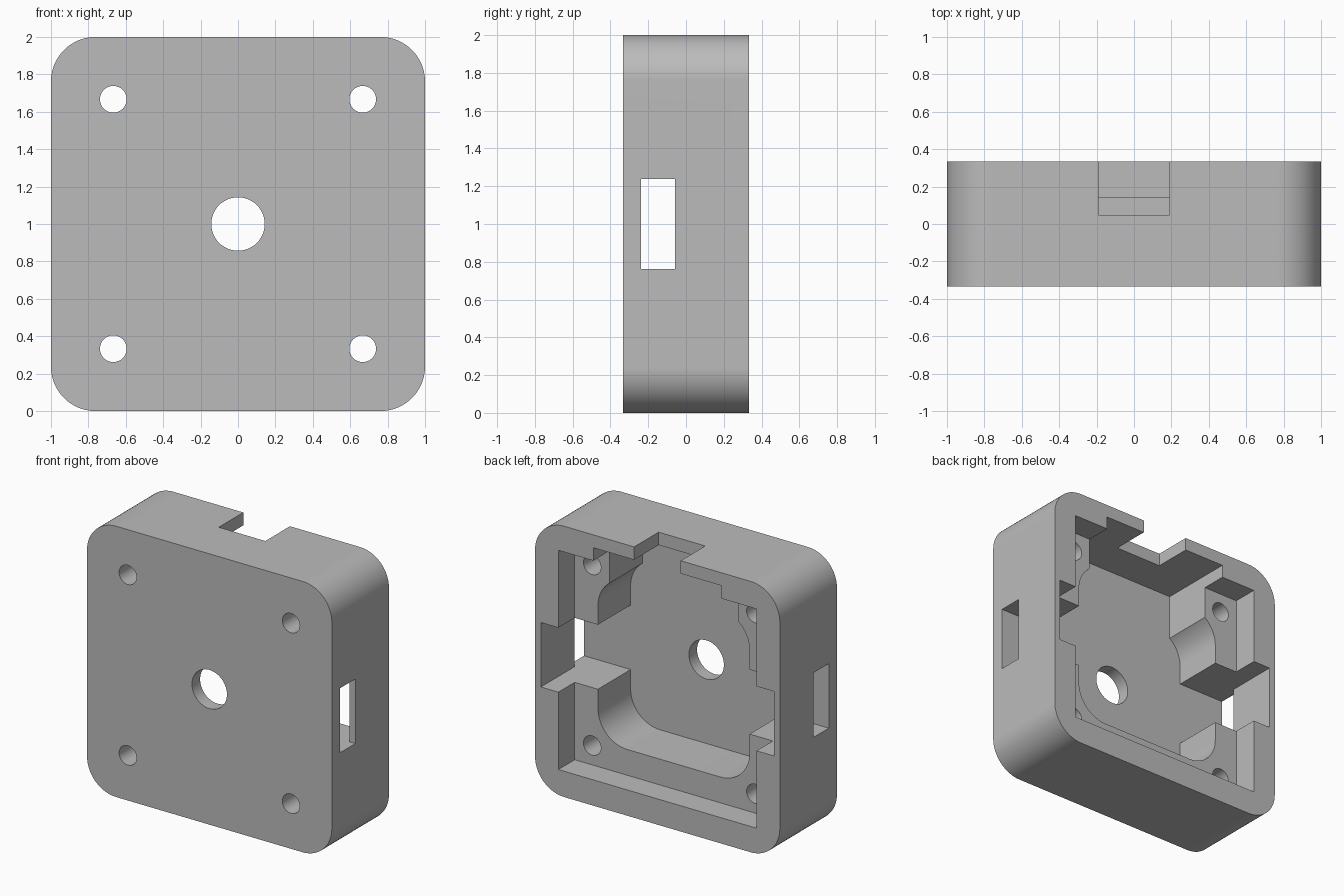
import bpy
import bmesh
from math import cos, sin, pi, radians

old = bpy.data.objects.get("Cube")
if old:
    bpy.data.objects.remove(old, do_unlink=True)

MM = 1 / 21          # design unit
FRONT, BACK = -7 * MM, 7 * MM
FLOOR, LEDGE = -5 * MM, 3 * MM
BEYOND = 0.5         # cutters reach past the outer faces

grey = bpy.data.materials.new("light grey plastic")
grey.use_nodes = True
colour = (0.5, 0.5, 0.5, 1)
grey.diffuse_color = colour
grey.node_tree.nodes["Principled BSDF"].inputs["Base Color"].default_value = colour


def rounded_rect(x0, x1, z0, z1, r, steps=16):
    """Outline in the xz plane; r = 0 gives sharp corners."""
    if r == 0:
        return [(x0, z0), (x1, z0), (x1, z1), (x0, z1)]
    centres = [(x1 - r, z1 - r), (x0 + r, z1 - r), (x0 + r, z0 + r), (x1 - r, z0 + r)]
    return [(cx + r * cos(pi / 2 * (q + i / steps)), cz + r * sin(pi / 2 * (q + i / steps)))
            for q, (cx, cz) in enumerate(centres) for i in range(steps + 1)]


def circle(cx, cz, r, sides=48):
    return [(cx + r * cos(2 * pi * i / sides), cz + r * sin(2 * pi * i / sides))
            for i in range(sides)]


def prism(name, outline, y0, y1):
    """Extrude an xz outline from y0 to y1."""
    bm = bmesh.new()
    face = bm.faces.new([bm.verts.new((x, y0, z)) for x, z in outline])
    new = bmesh.ops.extrude_face_region(bm, geom=[face])["geom"]
    moved = [v for v in new if isinstance(v, bmesh.types.BMVert)]
    bmesh.ops.translate(bm, verts=moved, vec=(0, y1 - y0, 0))
    bmesh.ops.recalc_face_normals(bm, faces=bm.faces)
    mesh = bpy.data.meshes.new(name)
    bm.to_mesh(mesh)
    bm.free()
    mesh.materials.append(grey)
    obj = bpy.data.objects.new(name, mesh)
    bpy.context.collection.objects.link(obj)
    return obj


def box(name, x0, x1, z0, z1, y0, y1):
    return prism(name, rounded_rect(x0, x1, z0, z1, 0), y0, y1)


# Outer block with rounded corners
housing = prism("housing", rounded_rect(-1, 1, 0, 2, 5 * MM), FRONT, BACK)

rim, well = 17 * MM, 13 * MM
cutters = [
    # Shallow square recess for the lid, then the deep rounded well
    box("lid_recess", -rim, rim, 1 - rim, 1 + rim, LEDGE, BEYOND),
    prism("deep_well", rounded_rect(-well, well, 1 - well, 1 + well, 5 * MM), FLOOR, BEYOND),
    # Cross channel to the side walls, channel to the top wall
    box("side_channel", -20 * MM, 20 * MM, 1 - 5 * MM, 1 + 5 * MM, FLOOR, BEYOND),
    box("top_channel", -11 * MM, 11 * MM, 1, 1 + 19 * MM, FLOOR, BEYOND),
    # Openings through the outer walls
    box("side_windows", -1.2, 1.2, 1 - 5 * MM, 1 + 5 * MM, FLOOR, -1.25 * MM),
    box("top_notch", -4 * MM, 4 * MM, 1.5, 2.2, MM, BEYOND),
    prism("centre_hole", circle(0, 1, 3 * MM), -BEYOND, BEYOND),
]
# Four screw holes
for sx in (-1, 1):
    for sz in (-1, 1):
        cutters.append(prism("screw_hole", circle(sx * 14 * MM, 1 + sz * 14 * MM, 1.5 * MM, 32),
                             -BEYOND, BEYOND))

bpy.ops.object.select_all(action="DESELECT")
housing.select_set(True)
bpy.context.view_layer.objects.active = housing
for cutter in cutters:
    cutter.hide_render = True
    mod = housing.modifiers.new(cutter.name, "BOOLEAN")
    mod.operation = "DIFFERENCE"
    mod.solver = "EXACT"
    mod.object = cutter
    bpy.ops.object.modifier_apply(modifier=mod.name)
    bpy.data.objects.remove(cutter, do_unlink=True)

# Smooth arcs, crisp edges, flat walls
bpy.ops.object.shade_smooth_by_angle(angle=radians(30))
normals = housing.modifiers.new("flat_walls", "WEIGHTED_NORMAL")
normals.keep_sharp = True
